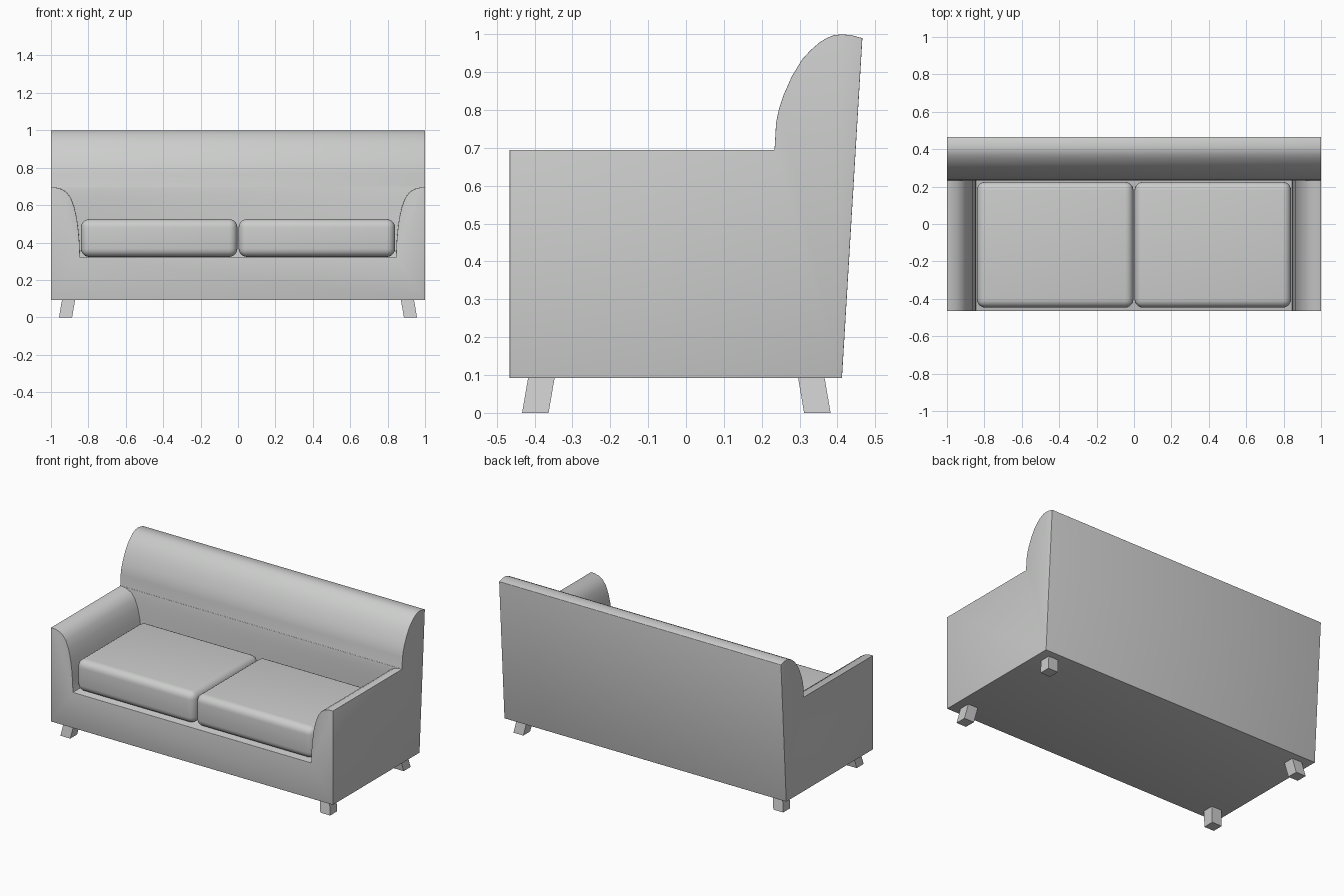
import bpy, bmesh, math
from mathutils import Vector

if "Cube" in bpy.data.objects:
    bpy.data.objects.remove(bpy.data.objects["Cube"])

GREY = (0.6, 0.61, 0.6, 1)
mat = bpy.data.materials.new("grey fabric")
mat.use_nodes = True
mat.diffuse_color = GREY
mat.node_tree.nodes["Principled BSDF"].inputs["Base Color"].default_value = GREY


def finish(name, bm):
    bmesh.ops.recalc_face_normals(bm, faces=bm.faces)
    me = bpy.data.meshes.new(name)
    bm.to_mesh(me)
    bm.free()
    me.materials.append(mat)
    ob = bpy.data.objects.new(name, me)
    bpy.context.collection.objects.link(ob)
    return ob


def prism(name, points, offset):
    """Close a 3D outline into a face and sweep it along offset."""
    bm = bmesh.new()
    face = bm.faces.new([bm.verts.new(p) for p in points])
    ext = bmesh.ops.extrude_face_region(bm, geom=[face])["geom"]
    bmesh.ops.translate(bm, vec=offset, verts=[v for v in ext if isinstance(v, bmesh.types.BMVert)])
    return finish(name, bm)


def activate(ob):
    bpy.ops.object.select_all(action='DESELECT')
    ob.select_set(True)
    bpy.context.view_layer.objects.active = ob


def soften(ob, width, segments, smooth=40):
    activate(ob)
    m = ob.modifiers.new("soft edges", 'BEVEL')
    m.width, m.segments = width, segments
    m.limit_method, m.angle_limit = 'ANGLE', math.radians(42)
    bpy.ops.object.modifier_apply(modifier=m.name)
    bpy.ops.object.shade_smooth_by_angle(angle=math.radians(smooth))


# Frame: side silhouette with the rolled back, swept across the width
side = [(-0.466, 0.092), (-0.466, 0.697), (0.234, 0.697), (0.238, 0.767), (0.246, 0.805),
        (0.257, 0.838), (0.279, 0.888), (0.307, 0.934), (0.329, 0.958), (0.352, 0.978),
        (0.371, 0.99), (0.391, 0.998), (0.412, 1.0), (0.436, 0.998), (0.466, 0.99), (0.412, 0.092)]
frame = prism("sofa_frame", [(-1, y, z) for y, z in side], (2, 0, 0))

# Seat opening between the curved arms, cut out of the frame
arm = [(0.845, 0.32), (0.848, 0.4), (0.853, 0.46), (0.862, 0.53), (0.876, 0.59),
       (0.895, 0.64), (0.918, 0.67), (0.945, 0.686), (0.975, 0.694), (1.02, 0.695), (1.02, 0.8)]
outline = arm + [(-x, z) for x, z in reversed(arm)]
cutter = prism("seat_opening_cutter", [(x, -0.6, z) for x, z in outline], (0, 0.834, 0))
activate(frame)
cut = frame.modifiers.new("seat opening", 'BOOLEAN')
cut.operation, cut.object, cut.solver = 'DIFFERENCE', cutter, 'EXACT'
bpy.ops.object.modifier_apply(modifier=cut.name)
bpy.data.objects.remove(cutter)
soften(frame, 0.014, 3)

# Two seat cushions
for label, s in (("right", -1), ("left", 1)):
    x0, x1 = sorted((s * 0.003, s * 0.84))
    cushion = prism(label + "_cushion",
                    [(x0, -0.447, 0.323), (x1, -0.447, 0.323), (x1, 0.225, 0.323), (x0, 0.225, 0.323)],
                    (0, 0, 0.202))
    soften(cushion, 0.045, 5)

# Four splayed square legs
for label, sx, sy in (("front_right", -1, -1), ("front_left", 1, -1),
                      ("back_right", -1, 1), ("back_left", 1, 1)):
    cx, cy = sx * 0.922, (-0.398 if sy < 0 else 0.347)
    h = 0.035
    prism(label + "_leg",
          [(cx - h, cy - h, 0), (cx + h, cy - h, 0), (cx + h, cy + h, 0), (cx - h, cy + h, 0)],
          Vector((-sx * 0.018, -sy * 0.018, 0.105)))
